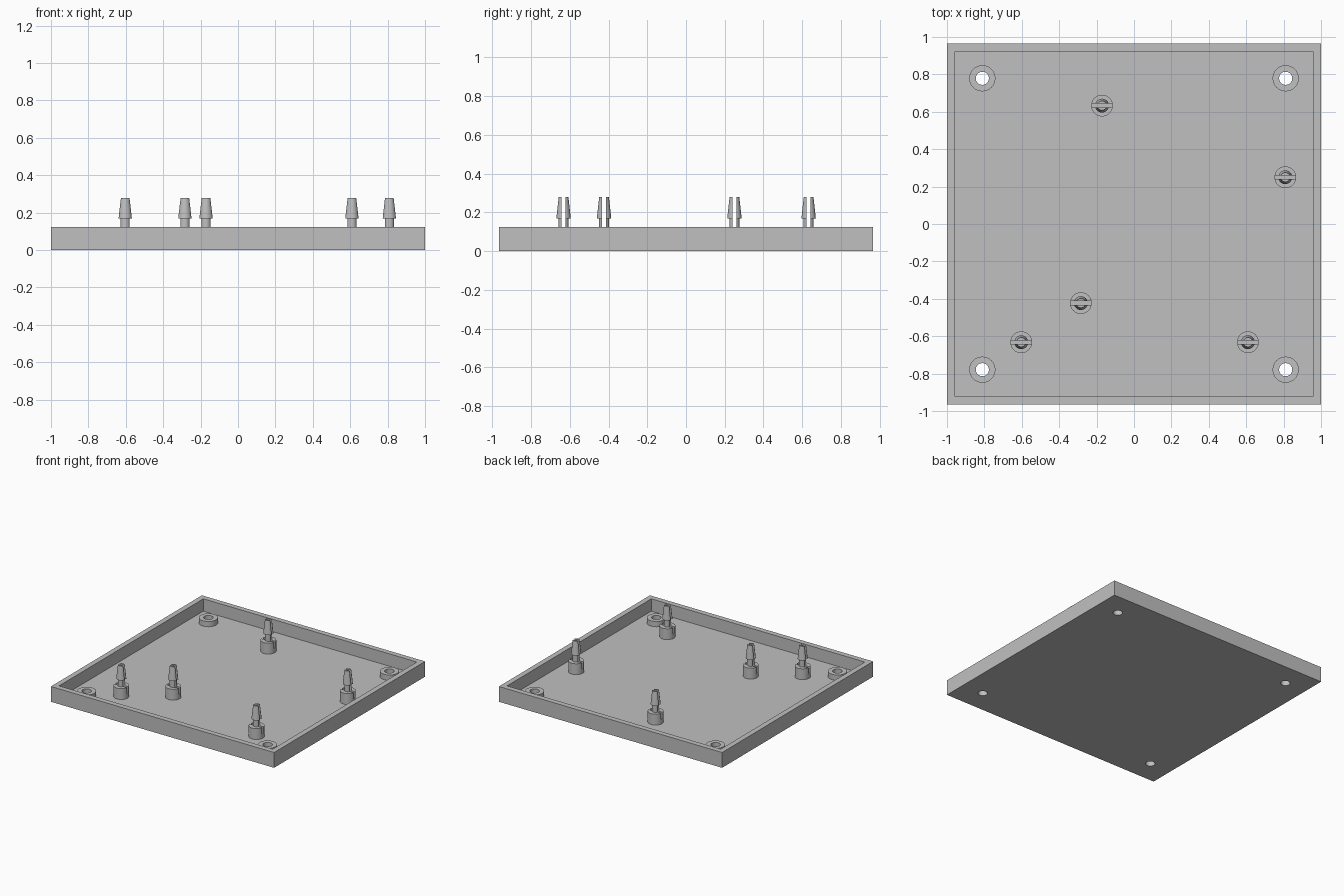
import bpy, bmesh, math

if "Cube" in bpy.data.objects:
    bpy.data.objects.remove(bpy.data.objects["Cube"])

HX, HY, H = 1.0, 0.966, 0.124        # tray half sizes and rim height
WALL, FLOOR = 0.043, 0.024
HOLE_R = 0.035
BOSSES = [(sx * 0.811, sy * 0.779) for sx in (-1, 1) for sy in (-1, 1)]
PINS = [(-0.171, 0.633), (0.809, 0.25), (-0.284, -0.423), (-0.603, -0.632), (0.609, -0.632)]

grey = bpy.data.materials.new("plain grey")
grey.diffuse_color = (0.53, 0.53, 0.53, 1)
grey.use_nodes = True
grey.node_tree.nodes["Principled BSDF"].inputs["Base Color"].default_value = grey.diffuse_color


def make_object(name, bm):
    bmesh.ops.recalc_face_normals(bm, faces=bm.faces)
    me = bpy.data.meshes.new(name)
    bm.to_mesh(me)
    bm.free()
    me.materials.append(grey)
    ob = bpy.data.objects.new(name, me)
    bpy.context.collection.objects.link(ob)
    return ob


def box(name, lo, hi):
    bm = bmesh.new()
    bmesh.ops.create_cube(bm, size=1)
    for v in bm.verts:
        v.co = [(a + b) / 2 + c * (b - a) for a, b, c in zip(lo, hi, v.co)]
    return make_object(name, bm)


def lathe(name, profile, closed=False, n=32, at=(0, 0)):
    """Spin (radius, z) points; closed joins last ring to first, otherwise ends are capped."""
    bm = bmesh.new()
    rings = [[bm.verts.new((at[0] + r * math.cos(2 * math.pi * i / n),
                            at[1] + r * math.sin(2 * math.pi * i / n), z)) for i in range(n)]
             for r, z in profile]
    pairs = list(zip(rings, rings[1:]))
    if closed:
        pairs.append((rings[-1], rings[0]))
    else:
        bm.faces.new(rings[0])
        bm.faces.new(rings[-1])
    for a, b in pairs:
        for i in range(n):
            j = (i + 1) % n
            bm.faces.new((a[i], a[j], b[j], b[i]))
    return make_object(name, bm)


def cut(ob, cutters):
    """Subtract the cutters, bake the result and remove them."""
    for c in cutters:
        c.hide_render = True
        m = ob.modifiers.new("cut", 'BOOLEAN')
        m.operation, m.solver, m.object = 'DIFFERENCE', 'EXACT', c
    ev = ob.evaluated_get(bpy.context.evaluated_depsgraph_get())
    me = bpy.data.meshes.new_from_object(ev)
    ob.modifiers.clear()
    ob.data = me
    for c in cutters:
        bpy.data.objects.remove(c)


def smooth(ob):
    for p in ob.data.polygons:
        p.use_smooth = True
    ob.data.set_sharp_from_angle(angle=math.radians(25))


# Open tray with four screw holes
tray = box("tray", (-HX, -HY, 0), (HX, HY, H))
cavity = box("cavity_cutter", (-HX + WALL, -HY + WALL, FLOOR), (HX - WALL, HY - WALL, H + 0.2))
holes = [lathe("hole_cutter", [(HOLE_R, -0.1), (HOLE_R, 0.2)], at=p) for p in BOSSES]
cut(tray, [cavity] + holes)
smooth(tray)

# Raised ring around each screw hole
for p in BOSSES:
    smooth(lathe("screw_boss", [(HOLE_R, FLOOR), (0.07, FLOOR), (0.07, 0.067), (HOLE_R, 0.067)],
                 closed=True, at=p))

# Standoff with a split, barbed snap head
pin = lathe("snap_pin", [(0.058, FLOOR - 0.006), (0.058, 0.112), (0.026, 0.112),
                         (0.026, 0.168), (0.037, 0.168), (0.035, 0.19), (0.025, 0.279)])
cut(pin, [box("slot_cutter", (-0.1, -0.01, 0.06), (0.1, 0.01, 0.4))])
smooth(pin)
pin.location = (*PINS[0], 0)
for p in PINS[1:]:
    ob = bpy.data.objects.new("snap_pin", pin.data)
    ob.location = (*p, 0)
    bpy.context.collection.objects.link(ob)
